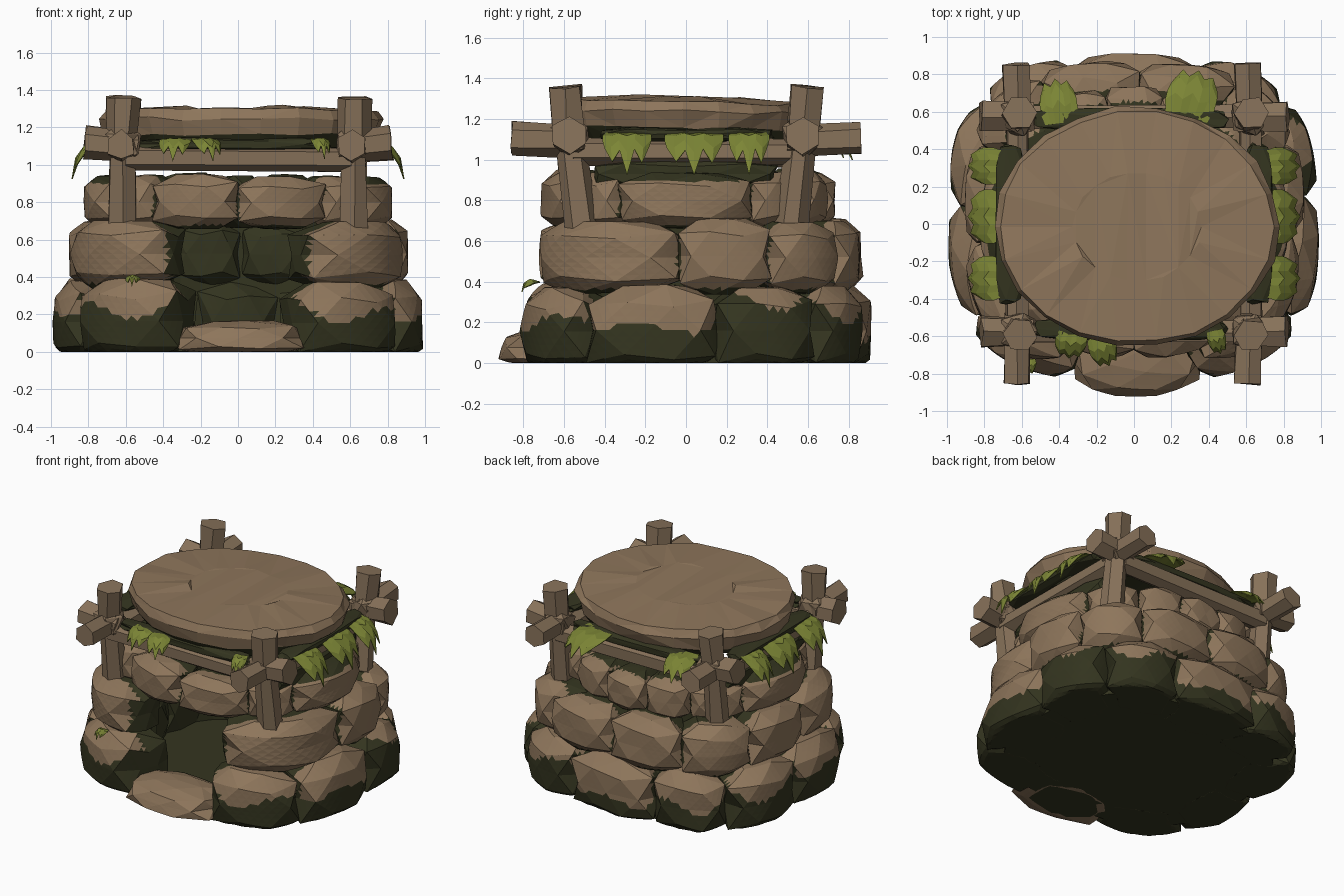
import bpy, bmesh, math, random
from math import sin, cos, radians, pi
from mathutils import Vector

random.seed(7)
cube = bpy.data.objects.get("Cube")
if cube:
    bpy.data.objects.remove(cube, do_unlink=True)


def material(name, rgb):
    m = bpy.data.materials.new(name)
    m.use_nodes = True
    m.diffuse_color = (*rgb, 1)
    m.node_tree.nodes["Principled BSDF"].inputs["Base Color"].default_value = (*rgb, 1)
    return m


STONE = material("brown stone", (0.27, 0.18, 0.105))
MOSS = material("dark moss", (0.034, 0.035, 0.014))
WOOD = material("weathered wood", (0.24, 0.165, 0.1))
LEAF = material("leaf green", (0.2, 0.235, 0.036))


def finish(bm, name, *mats):
    bmesh.ops.recalc_face_normals(bm, faces=bm.faces[:])
    me = bpy.data.meshes.new(name)
    bm.to_mesh(me)
    bm.free()
    for m in mats:
        me.materials.append(m)
    ob = bpy.data.objects.new(name, me)
    bpy.context.collection.objects.link(ob)
    return ob


def stone(name, place, mossy, power=5.0, rough=0.04):
    """Faceted rounded block in unit space (u, v, w), then moved by place()."""
    bm = bmesh.new()
    bmesh.ops.create_icosphere(bm, subdivisions=2, radius=1)
    for v in bm.verts:
        n = sum(abs(c) ** power for c in v.co) ** (1 / power)
        v.co = v.co / n * random.uniform(1 - rough, 1 + rough)
    bmesh.ops.subdivide_edges(bm, edges=bm.edges[:], cuts=3, use_grid_fill=True)
    for f in bm.faces:
        f.material_index = int(mossy(f.calc_center_median()))
    for v in bm.verts:
        v.co = place(v.co)
    return finish(bm, name, STONE, MOSS)


def ring_radius(a, rx, ry, n):
    return (abs(cos(a) / rx) ** n + abs(sin(a) / ry) ** n) ** (-1 / n)


def course(name, bounds, rx, ry, n, cy, z0, z1, thick, rule):
    """One course of stones, each filling the arc between two angles."""
    for i, (b0, b1) in enumerate(zip(bounds, bounds[1:])):
        mid, half = radians(b0 + b1) / 2, radians(b1 - b0) / 2 * 1.04
        out = random.uniform(-0.01, 0.015)
        top = z1 + random.uniform(-0.02, 0.01)

        def place(p):
            a = mid + p.x * half
            r = ring_radius(a, rx, ry, n) + out + (p.y - 1) * thick / 2
            z = z0 + (p.z + 1) / 2 * (top - z0)
            return Vector((r * cos(a), cy + r * sin(a), max(z, 0)))

        stone(f"{name}_{i + 1}", place, lambda p: rule(p, mid, i))


# Moss height on each bottom stone, from -1 (foot) to 1 (top)
LEVELS = [0.15, 0.0, 0.6, 0.3, -0.25, 0.0, 0.2, 0.15, 0.2]


def bottom_moss(p, mid, i):
    edge = LEVELS[i] + 0.25 * p.x * p.x + 0.16 * sin(4 * p.x + i * 2)
    return p.y < 0.1 or p.z < edge or abs(p.x) > 0.92


def middle_moss(p, mid, i):
    return p.y < 0.1 or p.z < -0.86 or abs(p.x) > 0.94


def top_moss(p, mid, i):
    side = abs(cos(mid)) > 0.85
    back = sin(mid) > 0
    return (p.y < 0 or p.z < -0.88 or abs(p.x) > 0.94
            or (side and p.z > 0.7) or (back and p.z > 0.75 and p.y < 0.5))


# Three courses of stones, the lower two open at the front
course("bottom_stone", [-68, -32, 8, 38, 68, 112, 142, 176, 212, 248],
       0.99, 0.88, 3.0, 0.03, -0.06, 0.385, 0.42, bottom_moss)
course("middle_stone", [-63, -5, 25, 52, 88, 125, 155, 190, 243],
       0.9, 0.83, 2.9, 0.04, 0.34, 0.705, 0.36, middle_moss)
course("top_stone", [-90, -50, -27, 25, 52, 77, 103, 128, 155, 207, 230, 270],
       0.82, 0.72, 2.1, 0.01, 0.66, 0.95, 0.32, top_moss)

# Doorstep
stone("doorstep",
      lambda p: Vector((0.01 + p.x * (0.33 - 0.035 * p.z),
                        -0.69 + p.y * (0.215 - 0.035 * p.z) * (1 - 0.15 * p.x * p.x),
                        max(0, 0.075 + p.z * 0.09))),
      lambda p: p.y > 0.85 or p.z < -0.9)

# Inner wall lining and floor
bm = bmesh.new()
rows = []
for i in range(29):
    a = radians(-55 + i * 290 / 28)
    r = ring_radius(a, 0.67, 0.57, 2.5)
    rows.append([bm.verts.new((r * cos(a), 0.05 + r * sin(a), z)) for z in (0.02, 0.72)])
for p, q in zip(rows, rows[1:]):
    bm.faces.new((p[0], q[0], q[1], p[1]))
lining = finish(bm, "inner_wall", MOSS)
lining.modifiers.new("thickness", "SOLIDIFY").thickness = 0.04

bm = bmesh.new()
bmesh.ops.create_cone(bm, cap_ends=True, segments=28, radius1=1, radius2=1, depth=0.04)
for v in bm.verts:
    r = ring_radius(math.atan2(v.co.y, v.co.x), 0.86, 0.76, 2.6)
    v.co = Vector((v.co.x * r, v.co.y * r + 0.04, v.co.z + 0.021))
finish(bm, "floor", MOSS)

# Roof slab, lathed and slightly uneven
bm = bmesh.new()
SEG = 22
rings = []
for s, z in [(0.45, 1.305), (0.96, 1.288), (1.0, 1.235), (0.96, 1.15), (0.88, 1.08)]:
    ring = []
    for i in range(SEG):
        a = 2 * pi * i / SEG
        k = s * random.uniform(0.985, 1.015)
        y = -0.015 + 0.645 * k * sin(a)
        h = z - 0.022 * y + random.uniform(-0.014, 0.012)
        ring.append(bm.verts.new((0.015 + 0.76 * k * cos(a), y, h)))
    rings.append(ring)
for lo, hi in zip(rings, rings[1:]):
    for i in range(SEG):
        j = (i + 1) % SEG
        bm.faces.new((lo[i], lo[j], hi[j], hi[i]))
bm.faces.new(rings[0])
bm.faces.new(rings[-1])
bmesh.ops.triangulate(bm, faces=bm.faces[:])
for f in bm.faces:
    f.material_index = int(f.calc_center_median().z < 1.15)
finish(bm, "roof_slab", STONE, MOSS)


def pole(name, start, end, r0, r1, sides=6):
    start, end = Vector(start), Vector(end)
    d = end - start
    bm = bmesh.new()
    bmesh.ops.create_cone(bm, cap_ends=True, segments=sides, radius1=r0, radius2=r1, depth=d.length)
    turn = d.to_track_quat("Z", "Y")
    for v in bm.verts:
        wobble = Vector([random.uniform(-0.008, 0.008) for _ in range(3)])
        v.co = turn @ v.co + (start + end) / 2 + wobble
    return finish(bm, name, WOOD)


# Corner posts with crossing beam ends and a lumpy lashing
for sx, xname in ((-1, "right"), (1, "left")):
    for sy, yname in ((-1, "front"), (1, "back")):
        tag = f"{yname}_{xname}"
        x, y = 0.62 * sx, 0.575 * sy
        pole(f"post_{tag}", (x, y - 0.065 * sy, 0.62), (x, y, 1.18), 0.082, 0.072)
        pole(f"post_top_{tag}", (x, y, 1.12), (x + 0.01, y + 0.02 * sy, 1.36), 0.085, 0.092)
        pole(f"side_beam_end_{tag}", (x - 0.08 * sx, y, 1.09), (x + 0.2 * sx, y, 1.12), 0.08, 0.09)
        pole(f"long_beam_end_{tag}", (x, y - 0.08 * sy, 1.09), (x - 0.01, y + 0.28 * sy, 1.105), 0.08, 0.08)
        bm = bmesh.new()
        bmesh.ops.create_icosphere(bm, subdivisions=1, radius=0.115)
        for v in bm.verts:
            v.co = v.co * random.uniform(0.9, 1.15) + Vector((x, y, 1.11))
        finish(bm, f"lashing_{tag}", WOOD)


def moss_clump(name, centre, size):
    stone(name, lambda p: Vector(centre) + Vector([c * s for c, s in zip(p, size)]), lambda p: True)


# Beams between the posts, moss lying on them and under the side beams
for s, a, b in ((-1, "front", "right"), (1, "back", "left")):
    pole(f"{a}_beam", (-0.6, 0.575 * s, 1.035), (0.6, 0.575 * s, 1.03), 0.068, 0.066)
    pole(f"{b}_beam", (0.625 * s, -0.55, 1.04), (0.625 * s, 0.55, 1.035), 0.066, 0.066)
    moss_clump(f"{a}_beam_moss", (-0.02, 0.56 * s, 1.11), (0.52, 0.06, 0.035))
    moss_clump(f"{b}_beam_moss", (0.66 * s, 0, 1.125), (0.08, 0.43, 0.035))
    moss_clump(f"{b}_under_moss", (0.61 * s, 0, 0.93), (0.06, 0.44, 0.07))

TIPS = [0.55, 0.82, 0.66, 1.0, 0.64, 0.84, 0.5]


def leaf(name, root, heading, width, reach, drop):
    """Arching three-lobed leaf; heading is the outward direction in degrees."""
    out = Vector((cos(radians(heading)), sin(radians(heading)), 0))
    side = Vector((-out.y, out.x, 0))
    bm = bmesh.new()
    cols = []
    for i, tip in enumerate(TIPS):
        u = (i - 3) / 3
        col = []
        for k, spread in ((0, 0.85), (0.35, 1.0), (0.7, 1.0), (1, 0.92)):
            s = k * tip
            along = out * (reach * sin(s * pi / 2) - 0.02 * u * u * k)
            z = 0.025 * sin(pi * s) * (1 - u * u) - drop * s ** 1.6
            offset = side * u * spread * width / 2 + along + Vector((0, 0, z))
            col.append(bm.verts.new(Vector(root) + offset))
        cols.append(col)
    for p, q in zip(cols, cols[1:]):
        for k in range(3):
            bm.faces.new((p[k], q[k], q[k + 1], p[k + 1]))
    leaf_ob = finish(bm, name, LEAF)
    leaf_ob.modifiers.new("thickness", "SOLIDIFY").thickness = 0.006


# Leaves hanging below the slab edge
for s, tag in ((-1, "right"), (1, "left")):
    for i, (y, w) in enumerate(((-0.29, 0.24), (0.04, 0.29), (0.31, 0.2))):
        leaf(f"{tag}_leaf_{i + 1}", (0.71 * s, y, 1.135), 90 - 90 * s, w, 0.18, 0.21)
for i, (x, y, heading, w, reach, drop) in enumerate((
        (-0.33, -0.58, 262, 0.17, 0.14, 0.12), (-0.19, -0.6, 290, 0.15, 0.17, 0.12),
        (0.43, -0.57, 285, 0.1, 0.13, 0.11),
        (-0.39, 0.54, 98, 0.2, 0.24, 0.13), (0.28, 0.57, 75, 0.27, 0.26, 0.14))):
    leaf(f"end_leaf_{i + 1}", (x, y, 1.14), heading, w, reach, drop)
leaf("small_wall_leaf", (-0.56, -0.72, 0.4), 265, 0.08, 0.09, 0.05)
